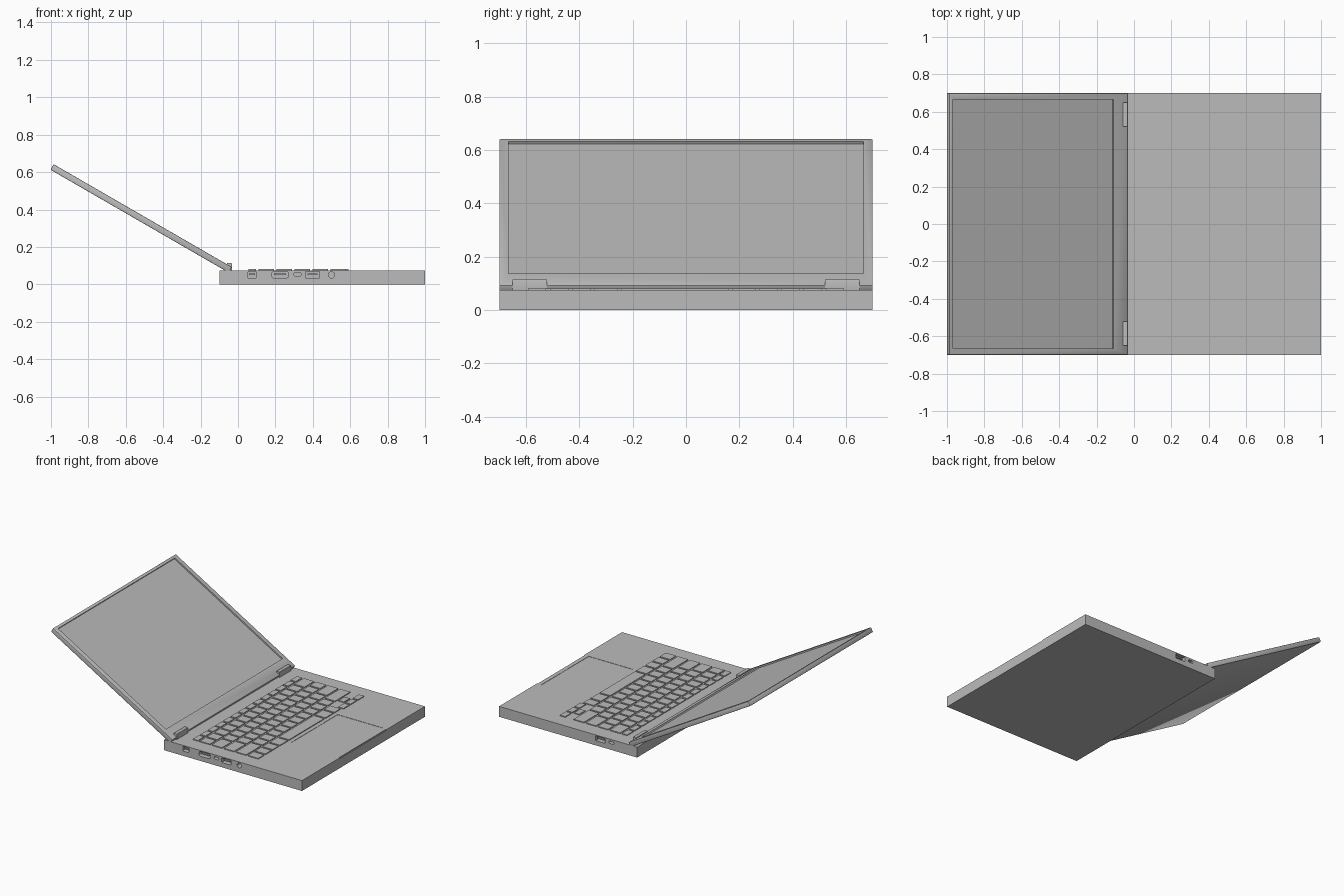
import bpy, bmesh, math
from mathutils import Vector

if "Cube" in bpy.data.objects:
    bpy.data.objects.remove(bpy.data.objects["Cube"], do_unlink=True)

grey = bpy.data.materials.new("casing_grey")
grey.use_nodes = True
colour = (0.5, 0.5, 0.5, 1)
grey.diffuse_color = colour
grey.node_tree.nodes["Principled BSDF"].inputs["Base Color"].default_value = colour


def add_box(bm, lo, hi, round_axis=None, radius=0.0, segments=4):
    """Box between two corners; edges along round_axis can be rounded."""
    part = bmesh.new()
    bmesh.ops.create_cube(part, size=1)
    lo, hi = Vector(lo), Vector(hi)
    for v in part.verts:
        v.co = Vector([l + (c + 0.5) * (h - l) for l, h, c in zip(lo, hi, v.co)])
    if radius:
        edges = part.edges[:]
        if round_axis is not None:
            edges = [e for e in edges
                     if abs((e.verts[0].co - e.verts[1].co).normalized()[round_axis]) > 0.9]
        bmesh.ops.bevel(part, geom=edges, offset=radius, segments=segments,
                        profile=0.5, affect='EDGES', clamp_overlap=True)
    mesh = bpy.data.meshes.new("part")
    part.to_mesh(mesh)
    part.free()
    bm.from_mesh(mesh)
    bpy.data.meshes.remove(mesh)


def make_object(name, bm):
    mesh = bpy.data.meshes.new(name)
    bm.to_mesh(mesh)
    bm.free()
    mesh.materials.append(grey)
    obj = bpy.data.objects.new(name, mesh)
    bpy.context.collection.objects.link(obj)
    return obj


def box_object(name, lo, hi, **kw):
    bm = bmesh.new()
    add_box(bm, lo, hi, **kw)
    return make_object(name, bm)


def cut(target, cutter):
    """Subtract the cutter, bake the result and drop the cutter."""
    cutter.hide_render = True
    mod = target.modifiers.new("cut", 'BOOLEAN')
    mod.operation, mod.object, mod.solver = 'DIFFERENCE', cutter, 'EXACT'
    bpy.context.view_layer.update()
    graph = bpy.context.evaluated_depsgraph_get()
    baked = bpy.data.meshes.new_from_object(target.evaluated_get(graph))
    target.modifiers.clear()
    target.data = baked
    bpy.data.objects.remove(cutter, do_unlink=True)


TOP, HALF = 0.075, 0.7

# Base slab
base = box_object("base", (-0.1, -HALF, 0), (1, HALF, TOP))

# Port sockets: side, x centre, z centre, width, height, corner radius, has tongue
ports = [(-1, 0.075, 0.051, 0.045, 0.034, 0.005, True),
         (-1, 0.225, 0.051, 0.09, 0.034, 0.012, True),
         (-1, 0.318, 0.053, 0.04, 0.018, 0.0088, False),
         (-1, 0.398, 0.051, 0.075, 0.034, 0.003, True),
         (-1, 0.5, 0.05, 0.034, 0.034, 0.0168, False),
         (1, 0.193, 0.051, 0.075, 0.034, 0.003, True),
         (1, 0.105, 0.053, 0.04, 0.018, 0.0088, False)]
sockets, tongues = bmesh.new(), bmesh.new()
for side, x, z, w, h, r, tongue in ports:
    y0, y1 = sorted((side * (HALF - 0.05), side * (HALF + 0.02)))
    add_box(sockets, (x - w / 2, y0, z - h / 2), (x + w / 2, y1, z + h / 2),
            round_axis=1, radius=r)
    if tongue:
        y0, y1 = sorted((side * (HALF - 0.055), side * (HALF - 0.008)))
        add_box(tongues, (x - w * 0.35, y0, z - 0.002), (x + w * 0.35, y1, z + 0.007))
cut(base, make_object("socket_cutter", sockets))
make_object("port_tongues", tongues)

# Touchpad recess and thumb notch on the front lip
cut(base, box_object("touchpad_cutter", (0.605, -0.27, TOP - 0.002), (0.965, 0.27, 0.1)))
cut(base, box_object("notch_cutter", (0.995, -0.265, TOP - 0.007), (1.1, 0.265, 0.1)))

# Keyboard rows, key widths in key units
rows = [[14.5 / 14] * 14,
        [1] * 13 + [1.5],
        [1.5] + [1] * 13,
        [1.75] + [1] * 11 + [1.75],
        [2.25] + [1] * 10 + [2.25],
        [1, 1, 1, 1.25, 5, 1.25, 1]]
UNIT, GAP, LEFT = 1.2 / 14.5, 0.014, -0.6
keys = bmesh.new()


def add_key(x0, x1, y0, y1):
    add_box(keys, (x0, y0 + GAP / 2, TOP - 0.003), (x1, y1 - GAP / 2, TOP + 0.006))


x = 0.055
for i, row in enumerate(rows):
    depth = 0.041 if i == 0 else 0.082
    y = LEFT
    for width in row:
        add_key(x, x + depth, y, y + width * UNIT)
        y += width * UNIT
    x += depth + GAP
# Half-height arrow keys
for i in range(3):
    start = LEFT + (11.5 + i) * UNIT
    add_key(0.548, 0.59, start, start + UNIT)
    if i == 1:
        add_key(0.494, 0.535, start, start + UNIT)
make_object("keyboard_keys", keys)

# Lid with recessed screen, tilted back on the hinge line
lid = box_object("screen_lid", (-1.1, -HALF, -0.034), (0, HALF, 0),
                 radius=0.004, segments=2)
cut(lid, box_object("screen_cutter", (-1.08, -0.665, -0.01), (-0.088, 0.665, 0.05)))
lid.rotation_euler.y = math.radians(30)
lid.location = (-0.033, 0, 0.092)

# Hinges
for name, side in (("left_hinge", -1), ("right_hinge", 1)):
    y0, y1 = sorted((side * 0.522, side * 0.65))
    box_object(name, (-0.06, y0, TOP - 0.01), (-0.033, y1, 0.114),
               round_axis=1, radius=0.004, segments=3)

# Smooth the rounded parts while keeping edges sharp
bpy.ops.object.select_all(action='DESELECT')
for obj in bpy.data.objects:
    if obj.type == 'MESH' and grey.name in obj.data.materials:
        obj.select_set(True)
        bpy.context.view_layer.objects.active = obj
bpy.ops.object.shade_smooth_by_angle(angle=math.radians(30))
